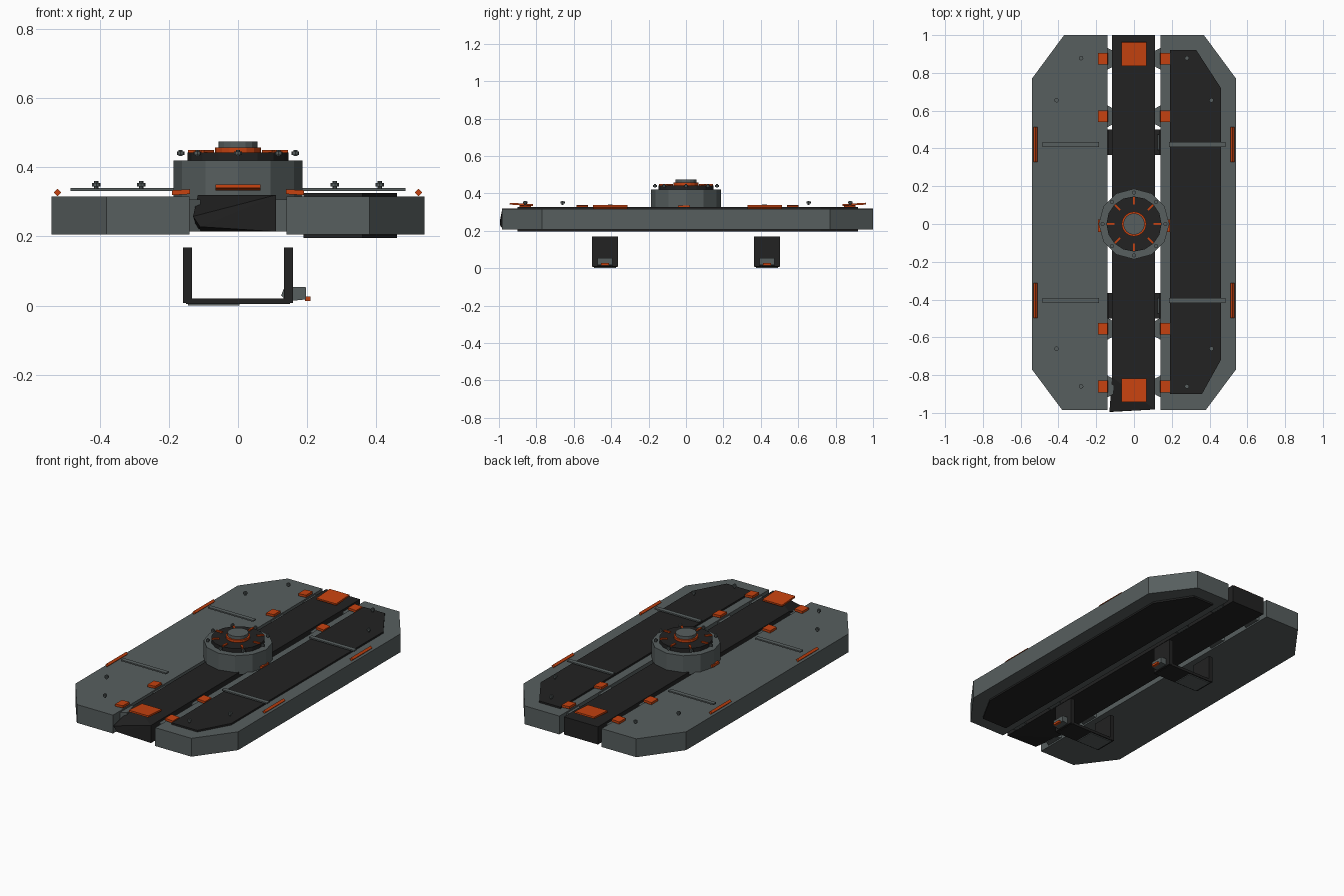
import bpy, bmesh, math
from mathutils import Matrix

cube = bpy.data.objects.get("Cube")
if cube:
    bpy.data.objects.remove(cube, do_unlink=True)


def material(name, rgb):
    m = bpy.data.materials.new(name)
    m.use_nodes = True
    m.diffuse_color = (*rgb, 1)
    m.node_tree.nodes["Principled BSDF"].inputs["Base Color"].default_value = (*rgb, 1)
    return m


grey = material("slate grey", (0.095, 0.113, 0.113))
dark = material("charcoal", (0.016, 0.016, 0.016))
orange = material("burnt orange", (0.57, 0.055, 0.005))


def finish(name, bm, mat):
    bmesh.ops.recalc_face_normals(bm, faces=bm.faces)
    mesh = bpy.data.meshes.new(name)
    bm.to_mesh(mesh)
    bm.free()
    mesh.materials.append(mat)
    ob = bpy.data.objects.new(name, mesh)
    bpy.context.scene.collection.objects.link(ob)
    return ob


def box(name, centre, size, mat, rot=(0, "Z")):
    bm = bmesh.new()
    m = Matrix.Translation(centre) @ Matrix.Rotation(rot[0], 4, rot[1])
    bmesh.ops.create_cube(bm, size=1, matrix=m @ Matrix.Diagonal((*size, 1)))
    return finish(name, bm, mat)


def disc(name, x, y, z0, z1, r, mat, sides=16, r_top=None):
    bm = bmesh.new()
    bmesh.ops.create_cone(bm, cap_ends=True, segments=sides, radius1=r,
                          radius2=r if r_top is None else r_top, depth=z1 - z0,
                          matrix=Matrix.Translation((x, y, (z0 + z1) / 2)))
    return finish(name, bm, mat)


def prism(name, start, points, push, mat):
    """Extrude a closed loop of 3D points along a vector."""
    bm = bmesh.new()
    face = bm.faces.new([bm.verts.new(p) for p in points])
    geom = bmesh.ops.extrude_face_region(bm, geom=[face])["geom"]
    bmesh.ops.translate(bm, vec=push, verts=[v for v in geom if isinstance(v, bmesh.types.BMVert)])
    bmesh.ops.translate(bm, vec=start, verts=bm.verts)
    return finish(name, bm, mat)


# Chamfered side slabs
slab = [(0.14, 1), (0.37, 1), (0.54, 0.77), (0.54, -0.77), (0.38, -0.985), (0.14, -0.985)]
for side, s in (("left", 1), ("right", -1)):
    prism(side + "_slab", (0, 0, 0.206), [(s * x, y, 0) for x, y in slab], (0, 0, 0.11), grey)

# Dark inlay showing above and below the left slab
inlay = [(0.19, 0.92), (0.33, 0.92), (0.46, 0.72), (0.46, -0.72), (0.36, -0.9), (0.19, -0.9)]
prism("left_inlay", (0, 0, 0.196), [(x, y, 0) for x, y in inlay], (0, 0, 0.13), dark)

# Central spine with a bent front corner
spine = box("spine", (-0.003, 0.003, 0.267), (0.226, 1.994, 0.106), dark)
bm = bmesh.new()
bm.from_mesh(spine.data)
bmesh.ops.bisect_plane(bm, geom=bm.verts[:] + bm.edges[:] + bm.faces[:],
                       plane_co=(0, -0.81, 0), plane_no=(0, 1, 0))
for v in bm.verts:
    if v.co.y < -0.9:
        if v.co.x < 0:
            v.co.x, v.co.z = (-0.13, 0.258) if v.co.z > 0.27 else (-0.11, 0.228)
        else:
            v.co.y += 0.012
bmesh.ops.triangulate(bm, faces=[f for f in bm.faces if f.calc_center_median().y < -0.8])
bm.to_mesh(spine.data)
bm.free()

for side, s in (("left", 1), ("right", -1)):
    # Tapered hinge blocks with orange clips
    for y in (0.875, 0.57, -0.555, -0.86):
        outline = [(0.145, -0.06, 0), (0.108, -0.04, 0), (0.108, 0.04, 0), (0.145, 0.06, 0)]
        prism(side + "_hinge", (0, y, 0.215), [(s * a, b, c) for a, b, c in outline],
              (0, 0, 0.092), grey)
        box(side + "_clip", (s * 0.165, y, 0.328), (0.052, 0.062, 0.014), orange,
            (s * 0.06, "Y"))
    # Raised ribs and diamond edge bars
    for y in (0.42, -0.405):
        box(side + "_rib", (s * 0.335, y, 0.336), (0.3, 0.026, 0.008), grey)
        box(side + "_edge_bar", (s * 0.522, y, 0.327), (0.015, 0.185, 0.015), orange,
            (math.pi / 4, "Y"))
    # Bolts on the slabs
    for x, y in ((0.41, 0.655), (0.28, 0.878), (0.41, -0.66), (0.28, -0.86)):
        disc(side + "_bolt_head", s * x, y, 0.345, 0.355, 0.012, grey, 8)
        disc(side + "_bolt_stem", s * x, y, 0.337, 0.36, 0.006, grey, 8)
    # Marker at the foot of the hub
    box(side + "_hub_marker", (s * 0.183, -0.01, 0.328), (0.016, 0.065, 0.014), orange)

# Tilted end plates on the spine
for end, y, a in (("back", 0.9, 0.06), ("front", -0.88, -0.06)):
    box(end + "_plate", (0, y, 0.341), (0.13, 0.125, 0.01), orange, (a, "X"))

# Round hub in stacked discs
disc("hub_drum", 0, 0, 0.305, 0.42, 0.187, grey, 12)
disc("hub_plate", 0, 0, 0.42, 0.443, 0.146, dark)
disc("hub_ring", 0, 0, 0.443, 0.457, 0.066, orange)
disc("hub_cap", 0, 0, 0.457, 0.475, 0.057, grey)
for i in range(8):
    a = i * math.tau / 8
    c, s = math.cos(a), math.sin(a)
    box("hub_spoke", (0.124 * c, 0.124 * s, 0.446), (0.04, 0.011, 0.008), orange, (a, "Z"))
    disc("hub_bolt_head", 0.166 * c, 0.166 * s, 0.435, 0.445, 0.011, grey, 8)
    disc("hub_bolt_stem", 0.166 * c, 0.166 * s, 0.432, 0.45, 0.006, grey, 8)

# Two U-shaped straps below, each with a buckle and button
for end, y in (("back", 0.433), ("front", -0.433)):
    box(end + "_strap_base", (0, y, 0.013), (0.3, 0.135, 0.016), dark)
    box(end + "_strap_liner", (-0.07, y, 0.003), (0.15, 0.12, 0.006), grey)
    for s in (1, -1):
        box(end + "_strap_arm", (s * 0.146, y, 0.088), (0.027, 0.137, 0.16), dark)
    prism(end + "_buckle", (0, y - 0.04, 0),
          [(0.125, 0, 0.03), (0.135, 0, 0.055), (0.197, 0, 0.053), (0.197, 0, 0.018), (0.14, 0, 0.012)],
          (0, 0.08, 0), grey)
    box(end + "_button", (0.202, y, 0.02), (0.016, 0.045, 0.013), orange)
